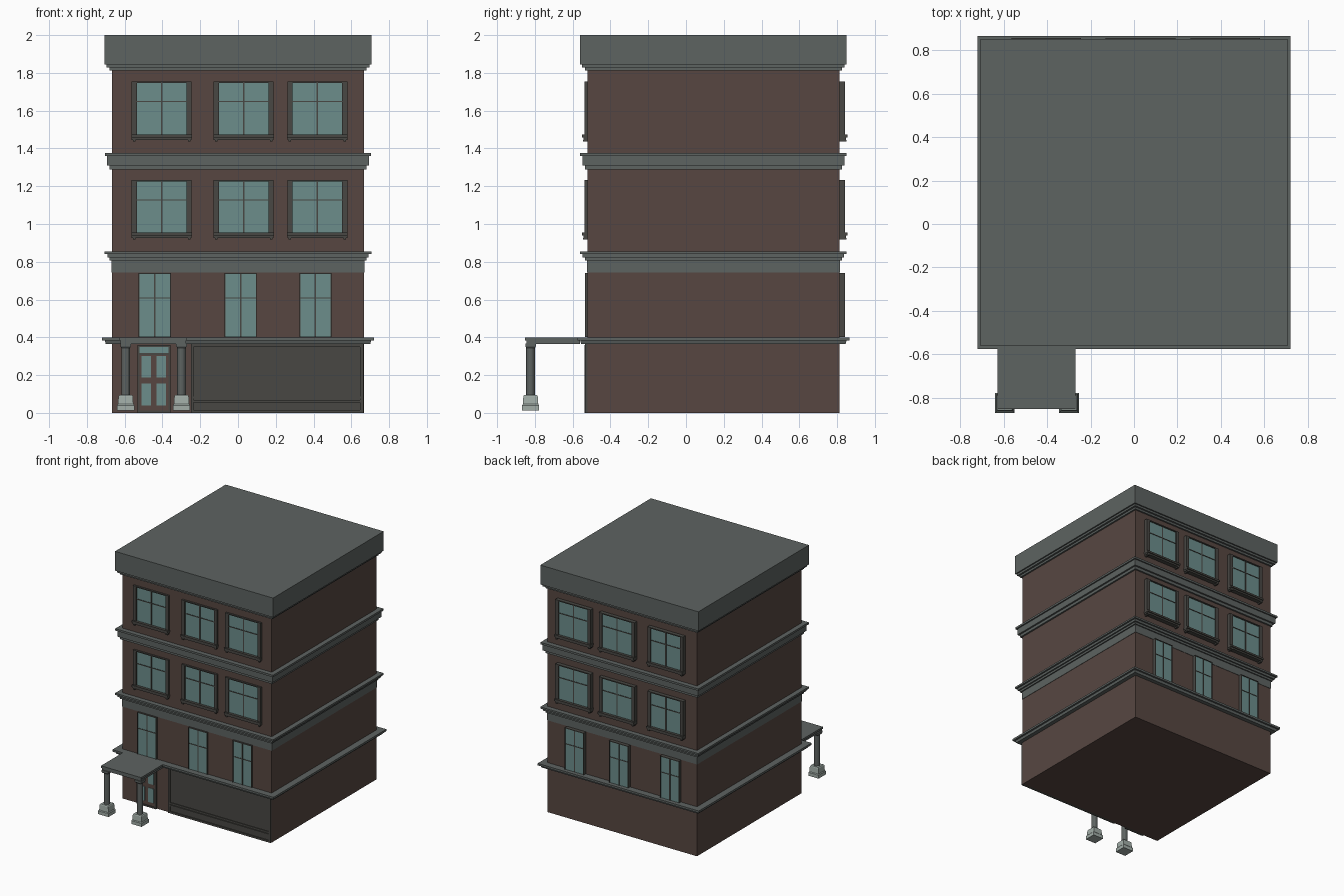
import bpy, bmesh
from mathutils import Matrix, Vector

if "Cube" in bpy.data.objects:
    bpy.data.objects.remove(bpy.data.objects["Cube"])

CY = 0.145            # depth centre of the building
HALF = 0.667          # half width of the brick body
FRONT, BACK = CY - HALF, CY + HALF


def material(name, rgb):
    m = bpy.data.materials.new(name)
    m.diffuse_color = (*rgb, 1)
    m.use_nodes = True
    m.node_tree.nodes["Principled BSDF"].inputs["Base Color"].default_value = m.diffuse_color
    return m


BRICK = material("brick", (0.095, 0.062, 0.053))
STONE = material("stone", (0.11, 0.125, 0.12))
DARK = material("dark_trim", (0.065, 0.063, 0.056))
GLASS = material("glass", (0.15, 0.27, 0.26))
PALE = material("pale_stone", (0.36, 0.42, 0.39))


def finish(name, bm, mat):
    bmesh.ops.recalc_face_normals(bm, faces=bm.faces)
    me = bpy.data.meshes.new(name)
    bm.to_mesh(me)
    bm.free()
    me.materials.append(mat)
    ob = bpy.data.objects.new(name, me)
    bpy.context.collection.objects.link(ob)
    return ob


def boxes(name, mat, items):
    """One object from boxes given as (x0, x1, y0, y1, z0, z1)."""
    bm = bmesh.new()
    for x0, x1, y0, y1, z0, z1 in items:
        mid = Vector((x0 + x1, y0 + y1, z0 + z1)) / 2
        size = Matrix.Diagonal((x1 - x0, abs(y1 - y0), z1 - z0, 1))
        bmesh.ops.create_cube(bm, size=1, matrix=Matrix.Translation(mid) @ size)
    return finish(name, bm, mat)


def square_loft(name, mat, profile, cx=0, cy=CY):
    """Square moulding from a (half width, z) profile, capped at both ends."""
    bm = bmesh.new()
    rings = [[bm.verts.new((cx + sx * h, cy + sy * h, z))
              for sx, sy in ((-1, -1), (1, -1), (1, 1), (-1, 1))] for h, z in profile]
    for a, b in zip(rings, rings[1:]):
        for i in range(4):
            j = (i + 1) % 4
            bm.faces.new((a[i], a[j], b[j], b[i]))
    bm.faces.new(rings[0][::-1])
    bm.faces.new(rings[-1])
    return finish(name, bm, mat)


# Brick body and stone bands
square_loft("brick_body", BRICK, [(HALF, 0), (HALF, 1.9)])
square_loft("roof_cornice", STONE, [(.68, 1.812), (.68, 1.828), (.695, 1.828),
            (.695, 1.844), (.706, 1.844), (.706, 2.0)])
square_loft("upper_belt", STONE, [(.68, 1.288), (.68, 1.31), (.694, 1.31),
            (.694, 1.36), (.705, 1.36), (.705, 1.376)])
square_loft("middle_belt", STONE, [(.67, .743), (.67, .807), (.68, .807), (.68, .823),
            (.692, .823), (.692, .841), (.706, .841), (.706, .855)])
square_loft("lower_ledge", STONE, [(.70, .365), (.705, .384), (.72, .384), (.72, .40)])


def wall_boxes(name, mat, items, side):
    """Boxes (x0, x1, out0, out1, z0, z1) measured outwards from front or back wall."""
    out = []
    for x0, x1, a, b, z0, z1 in items:
        if side == "front":
            out.append((x0, x1, FRONT - b, FRONT - a, z0, z1))
        else:
            out.append((x0, x1, BACK + a, BACK + b, z0, z1))
    return boxes(name, mat, out)


def wide_window(name, cx, z, side):
    """Window with jambs, sill and brackets; z is the underside of the brackets."""
    o = 0 if side == "front" else .016
    top, w = z + .317, .159
    wall_boxes(name + "_frame", DARK, [
        (cx - w, cx - w + .028, -.01, .015 + o, z + .037, top),
        (cx + w - .028, cx + w, -.01, .015 + o, z + .037, top),
        (cx - w, cx + w, -.01, .015 + o, top - .008, top),
        (cx - w - .002, cx + w + .002, -.01, .028 + o, z + .022, z + .037),
        (cx - w, cx + w, -.01, .02 + o, z + .009, z + .022),
        (cx - w + .006, cx - w + .02, -.01, .022 + o, z, z + .009),
        (cx + w - .02, cx + w - .006, -.01, .022 + o, z, z + .009),
        (cx - .004, cx + .004, -.01, .010 + o, z + .037, top),
        (cx - w + .02, cx + w - .02, -.01, .010 + o, z + .208, z + .214)], side)
    wall_boxes(name + "_glass", GLASS, [
        (cx - w + .02, cx + w - .02, -.01, .006 + o, z + .03, top - .004)], side)


def tall_window(name, cx, side):
    o = 0 if side == "front" else .016
    w, z0, z1 = .085, .402, .74
    wall_boxes(name + "_frame", DARK, [
        (cx - w, cx - w + .005, -.01, .014 + o, z0, z1),
        (cx + w - .005, cx + w, -.01, .014 + o, z0, z1),
        (cx - w, cx + w, -.01, .014 + o, z1 - .005, z1),
        (cx - .004, cx + .004, -.01, .011 + o, z0, z1),
        (cx - w, cx + w, -.01, .011 + o, .606, .612)], side)
    wall_boxes(name + "_glass", GLASS, [
        (cx - w + .003, cx + w - .003, -.01, .008 + o, z0, z1 - .003)], side)


# Windows, same layout on front and back
for side in ("front", "back"):
    for i, cx in enumerate((-.404, .030, .420)):
        wide_window(f"{side}_top_window_{i + 1}", cx, 1.437, side)
        wide_window(f"{side}_middle_window_{i + 1}", cx, .917, side)
    for i, cx in enumerate((-.441, .014, .410)):
        tall_window(f"{side}_tall_window_{i + 1}", cx, side)

# Entrance door with transom and four panes
wall_boxes("door", BRICK, [(-.523, -.368, -.01, .008, .01, .31)], "front")
wall_boxes("door_frame", DARK, [
    (-.532, -.522, -.01, .015, .0, .36), (-.368, -.358, -.01, .015, .0, .36),
    (-.532, -.358, -.01, .015, .35, .36), (-.532, -.358, -.01, .013, .307, .316),
    (-.532, -.358, -.01, .015, .0, .012)], "front")
wall_boxes("door_glass", GLASS, [
    (x, x + .05, -.01, .011, z0, z1) for x in (-.511, -.431)
    for z0, z1 in ((.04, .155), (.188, .3))]
    + [(-.522, -.368, -.01, .009, .316, .35)], "front")

# Shop front panel with border and rail
wall_boxes("shop_panel", DARK, [
    (-.25, .665, -.01, .004, .0, .365),
    (-.25, -.235, -.01, .012, .0, .365), (.645, .665, -.01, .012, .0, .365),
    (-.25, .665, -.01, .012, .35, .365), (-.25, .665, -.01, .012, .0, .015),
    (-.25, .645, -.01, .012, .055, .068), (-.25, .645, -.01, .009, .076, .086)], "front")

# Porch canopy
boxes("porch_canopy", STONE, [(-.628, -.27, -.852, -.56, .384, .40),
                              (-.622, -.276, -.845, -.56, .366, .384)])

# Porch columns on pale plinths
for side, cx in (("left", -.595), ("right", -.299)):
    cy = -.823
    square_loft(f"{side}_plinth", PALE, [(.046, .013), (.046, .04), (.041, .046),
                (.038, .088), (.034, .094)], cx, cy)
    bm = bmesh.new()
    bmesh.ops.create_cone(bm, cap_ends=True, segments=12, radius1=.023, radius2=.023,
                          depth=.275, matrix=Matrix.Translation((cx, cy, .2275)))
    finish(f"{side}_column", bm, STONE)
    square_loft(f"{side}_capital", STONE, [(.022, .343), (.028, .352), (.028, .367)], cx, cy)
